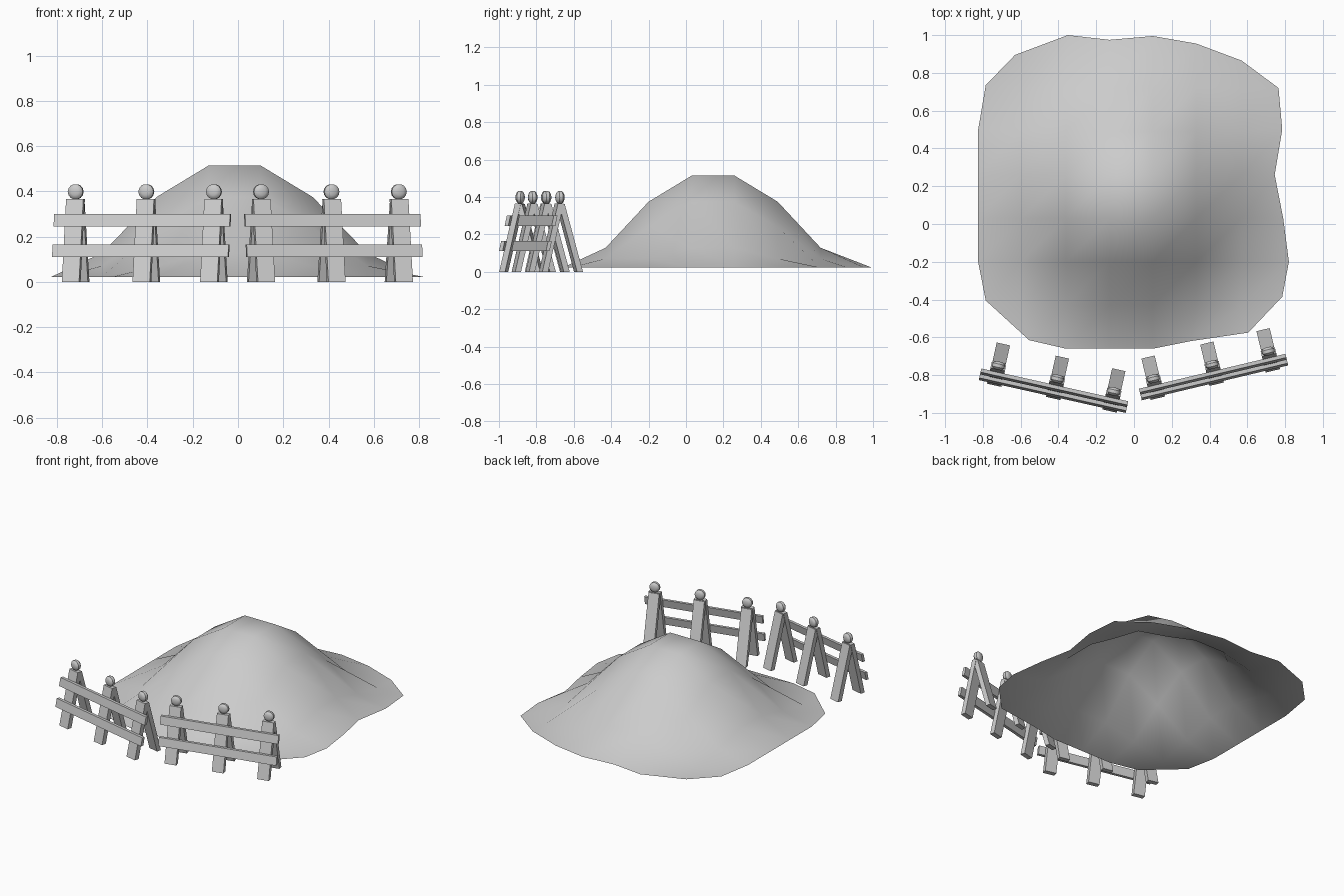
import bpy, bmesh, math
from mathutils import Matrix, Vector

if "Cube" in bpy.data.objects:
    bpy.data.objects.remove(bpy.data.objects["Cube"])


def finish(bm, name, angle=None):
    bmesh.ops.recalc_face_normals(bm, faces=bm.faces[:])
    me = bpy.data.meshes.new(name)
    bm.to_mesh(me)
    bm.free()
    ob = bpy.data.objects.new(name, me)
    bpy.context.collection.objects.link(ob)
    if angle:
        bpy.ops.object.select_all(action='DESELECT')
        ob.select_set(True)
        bpy.context.view_layer.objects.active = ob
        bpy.ops.object.shade_smooth_by_angle(angle=math.radians(angle))
    return ob


# Mound: an 8 x 8 grid sheet raised by a radial falloff, with clipped corners
XS = [-0.82, -0.60, -0.36, -0.13, 0.10, 0.33, 0.57, 0.80]
YS = [-0.66, -0.43, -0.20, 0.03, 0.26, 0.49, 0.72, 0.98]
BACK = [(-0.63, 0.895), (-0.35, 1.0), (-0.13, 0.975), (0.10, 0.995), (0.33, 0.955), (0.57, 0.865)]
FRONT = [(-0.555, -0.615), (-0.36, -0.66), (-0.13, -0.66), (0.10, -0.66), (0.30, -0.62), (0.605, -0.575)]
LEFT = [(-0.785, -0.405), (-0.825, -0.20), (-0.825, 0.03), (-0.825, 0.26), (-0.825, 0.50), (-0.785, 0.735)]
RIGHT = [(0.785, -0.385), (0.82, -0.20), (0.79, 0.03), (0.745, 0.26), (0.785, 0.50), (0.765, 0.72)]
FALLOFF = [(0.7, 0.515), (1.58, 0.375), (2.12, 0.24), (2.55, 0.128), (2.92, 0.07), (3.5, 0.022)]


def mound_height(r):
    for (r0, z0), (r1, z1) in zip(FALLOFF, FALLOFF[1:]):
        if r <= r1:
            return z0 + (z1 - z0) * max(0, (r - r0) / (r1 - r0))
    return FALLOFF[-1][1]


def mound():
    bm = bmesh.new()
    grid = {}
    for i in range(8):
        for j in range(8):
            if i in (0, 7) and j in (0, 7):
                continue
            if i in (0, 7):
                x, y = (LEFT if i == 0 else RIGHT)[j - 1]
            elif j in (0, 7):
                x, y = (FRONT if j == 0 else BACK)[i - 1]
            else:
                x, y = XS[i], YS[j]
            z = mound_height(math.hypot(i - 3.5, j - 3.5))
            grid[i, j] = bm.verts.new((x, y, z))
    for i in range(7):
        for j in range(7):
            keys = [(i, j), (i + 1, j), (i + 1, j + 1), (i, j + 1)]
            bm.faces.new([grid[k] for k in keys if k in grid])
    ob = finish(bm, "mound")
    ob.data.update()
    if ob.data.polygons[24].normal.z < 0:
        ob.data.flip_normals()
    ob.data.shade_smooth()


# Leaning slab: a box whose bottom and top are offset in y
def slab(bm, x, w, t, z0, z1, y0, y1):
    res = bmesh.ops.create_cube(bm, size=1)
    for v in res["verts"]:
        top = v.co.z > 0
        v.co = Vector((x + v.co.x * w, (y1 if top else y0) + v.co.y * t, z1 if top else z0))


# Finial: flattened knob with a narrow rim
def knob(bm, x, z, sides=14):
    prof = [(0.016, -0.022), (0.027, -0.017), (0.034, -0.009), (0.034, 0.009), (0.027, 0.017), (0.016, 0.022)]
    rings = []
    for r, y in prof:
        rings.append([bm.verts.new((x + r * math.cos(2 * math.pi * k / sides), y,
                                    z + r * math.sin(2 * math.pi * k / sides))) for k in range(sides)])
    for a, b in zip(rings, rings[1:]):
        for k in range(sides):
            n = (k + 1) % sides
            bm.faces.new((a[k], a[n], b[n], b[k]))
    bm.faces.new(rings[0])
    bm.faces.new(rings[-1])


# Fence panel: three A-frame posts with knobs, and two rails on the front legs
def fence(side, origin, angle):
    mat = Matrix.Translation(origin) @ Matrix.Rotation(math.radians(angle), 4, 'Z')
    parts = {n: bmesh.new() for n in ("front_legs", "back_braces", "knobs", "rails")}
    for x in (-0.32, 0, 0.306):
        slab(parts["front_legs"], x, 0.078, 0.032, 0, 0.365, -0.09, -0.004)
        slab(parts["back_braces"], x, 0.072, 0.032, 0, 0.362, 0.102, 0.002)
        knob(parts["knobs"], x, 0.398)
    slab(parts["rails"], -0.007, 0.797, 0.02, 0.245, 0.30, -0.056, -0.044)
    slab(parts["rails"], -0.007, 0.797, 0.02, 0.11, 0.165, -0.087, -0.075)
    for name, bm in parts.items():
        ob = finish(bm, f"{side}_fence_{name}", 35 if name == "knobs" else None)
        ob.matrix_world = mat


mound()
fence("left", (-0.405, -0.82, 0), -12.6)
fence("right", (0.413, -0.745, 0), 13.4)
